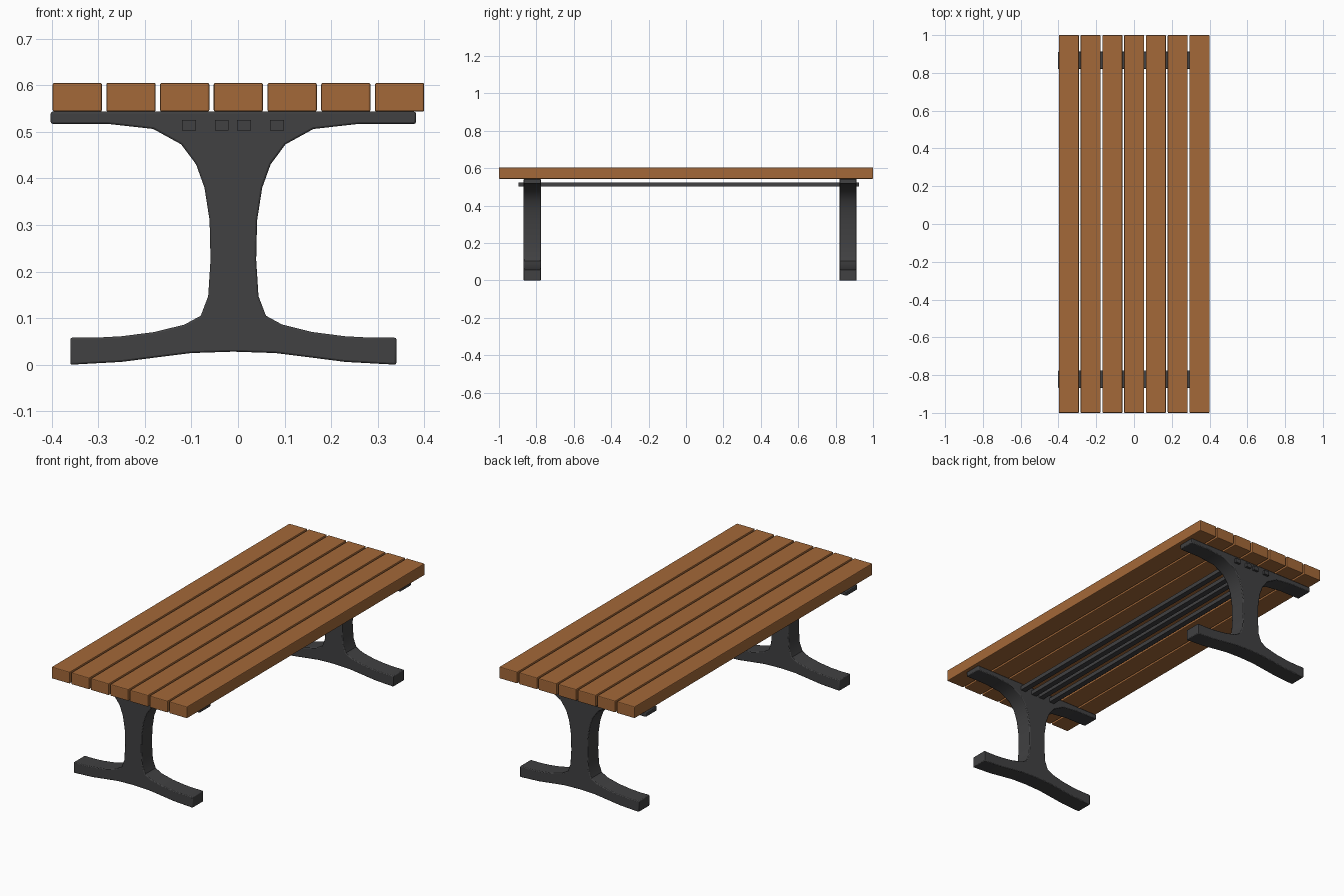
import bpy, bmesh

if "Cube" in bpy.data.objects:
    bpy.data.objects.remove(bpy.data.objects["Cube"])

def material(name, rgb):
    m = bpy.data.materials.new(name)
    m.diffuse_color = (*rgb, 1)
    m.use_nodes = True
    m.node_tree.nodes["Principled BSDF"].inputs["Base Color"].default_value = m.diffuse_color
    return m

wood = material("brown wood", (0.37, 0.14, 0.04))
metal = material("dark grey metal", (0.052, 0.052, 0.054))

def finish(name, bm, mat, bevel, smooth):
    bmesh.ops.recalc_face_normals(bm, faces=bm.faces)
    me = bpy.data.meshes.new(name)
    bm.to_mesh(me)
    bm.free()
    me.materials.append(mat)
    ob = bpy.data.objects.new(name, me)
    bpy.context.collection.objects.link(ob)
    if bevel:
        b = ob.modifiers.new("soft edges", 'BEVEL')
        b.width = bevel
        b.segments = 2
        b.limit_method = 'ANGLE'
        b.angle_limit = 1.0
    if smooth:
        bpy.ops.object.select_all(action='DESELECT')
        ob.select_set(True)
        bpy.context.view_layer.objects.active = ob
        bpy.ops.object.shade_smooth_by_angle(angle=0.6)
    return ob

def box(name, x0, x1, y0, y1, z0, z1, mat, bevel=0):
    bm = bmesh.new()
    bmesh.ops.create_cube(bm, size=1)
    for v in bm.verts:
        v.co.x = x0 if v.co.x < 0 else x1
        v.co.y = y0 if v.co.y < 0 else y1
        v.co.z = z0 if v.co.z < 0 else z1
    return finish(name, bm, mat, bevel, False)

# Table top: seven slats
for i in range(7):
    x = -0.398 + i * 0.1153
    box(f"slat_{i + 1}", x, x + 0.106, -1, 1, 0.543, 0.605, wood, 0.004)

# Under-top rails running through both legs
for i, x in enumerate((-0.105, -0.035, 0.013, 0.084)):
    box(f"rail_{i + 1}", x - 0.0148, x + 0.0148, -0.895, 0.925, 0.503, 0.525, metal)

# Leg half profile (distance from leg centre line, height)
half = [(0.392, 0.543), (0.392, 0.517), (0.27, 0.517), (0.172, 0.506),
        (0.112, 0.473), (0.08, 0.43), (0.062, 0.38), (0.051, 0.31),
        (0.049, 0.225), (0.054, 0.147), (0.07, 0.105), (0.105, 0.086),
        (0.17, 0.07), (0.24, 0.061), (0.295, 0.058), (0.35, 0.058),
        (0.35, 0.0), (0.295, 0.003), (0.24, 0.006), (0.17, 0.015), (0.09, 0.025)]
profile = [(-0.01 - x, z) for x, z in half] + [(-0.01, 0.028)]
profile += [(-0.01 + x, z) for x, z in reversed(half)]

# Two cast legs
for name, y0 in (("front_leg", -0.868), ("back_leg", 0.82)):
    bm = bmesh.new()
    face = bm.faces.new([bm.verts.new((x, y0, z)) for x, z in profile])
    ext = bmesh.ops.extrude_face_region(bm, geom=[face])
    for g in ext["geom"]:
        if isinstance(g, bmesh.types.BMVert):
            g.co.y += 0.092
    # the extrusion can drop the first cap, so put it back if missing
    open_edges = [e for e in bm.edges if e.is_boundary]
    if open_edges:
        bmesh.ops.holes_fill(bm, edges=open_edges, sides=0)
    finish(name, bm, metal, 0.004, True)
